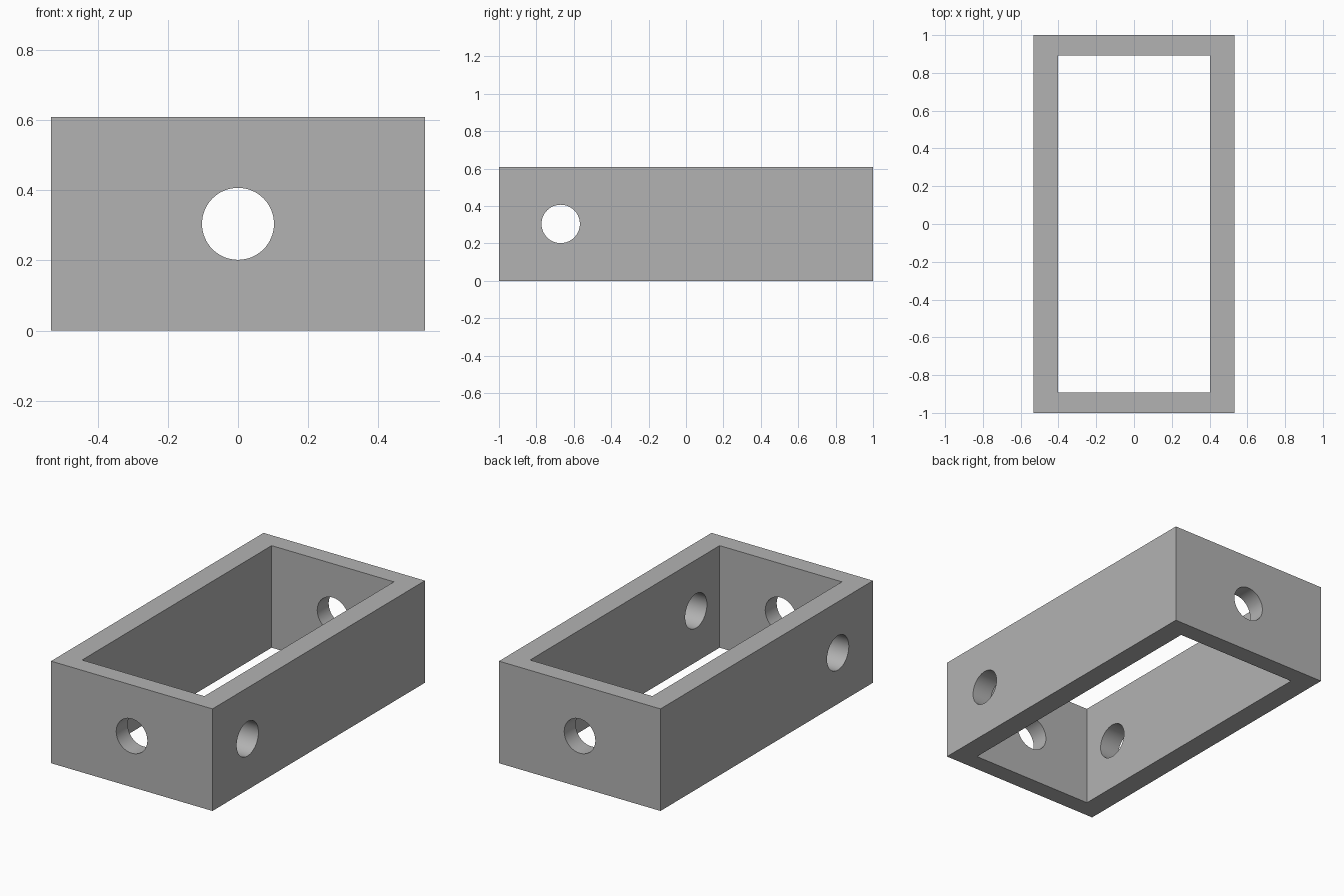
import bpy
import math

default = bpy.data.objects.get("Cube")
if default:
    bpy.data.objects.remove(default, do_unlink=True)

HALF_X, HALF_Y, HEIGHT = 0.532, 1.0, 0.608
INNER_X, INNER_Y = 0.403, 0.892
HOLE_R, HOLE_Z, SIDE_HOLE_Y = 0.1025, 0.304, -0.67

grey = bpy.data.materials.new("plain grey")
grey.use_nodes = True
colour = (0.45, 0.45, 0.45, 1)
grey.diffuse_color = colour
grey.node_tree.nodes["Principled BSDF"].inputs["Base Color"].default_value = colour


def box(name, half_x, half_y, height):
    bpy.ops.mesh.primitive_cube_add(size=2, location=(0, 0, HEIGHT / 2))
    obj = bpy.context.object
    obj.name = name
    obj.scale = (half_x, half_y, height / 2)
    bpy.ops.object.transform_apply(location=True, rotation=False, scale=True)
    obj.data.materials.append(grey)
    return obj


def drill(name, length, location, rotation):
    bpy.ops.mesh.primitive_cylinder_add(vertices=64, radius=HOLE_R, depth=length,
                                        location=location, rotation=rotation)
    obj = bpy.context.object
    obj.name = name
    obj.data.materials.append(grey)
    return obj


# Rectangular frame, open at top and bottom
frame = box("frame", HALF_X, HALF_Y, HEIGHT)

# Cutters: the opening, a lengthwise hole and a crosswise hole
cutters = [
    box("opening_cutter", INNER_X, INNER_Y, HEIGHT * 2),
    drill("end_hole_cutter", 3, (0, 0, HOLE_Z), (math.pi / 2, 0, 0)),
    drill("side_hole_cutter", 2, (0, SIDE_HOLE_Y, HOLE_Z), (0, math.pi / 2, 0)),
]

bpy.ops.object.select_all(action="DESELECT")
frame.select_set(True)
bpy.context.view_layer.objects.active = frame
for cutter in cutters:
    cut = frame.modifiers.new(cutter.name, "BOOLEAN")
    cut.operation = "DIFFERENCE"
    cut.solver = "EXACT"
    cut.object = cutter
    bpy.ops.object.modifier_apply(modifier=cut.name)

# Smooth hole walls, sharp edges elsewhere
bpy.ops.object.shade_smooth_by_angle(angle=math.radians(30))

for cutter in cutters:
    bpy.data.objects.remove(cutter, do_unlink=True)
